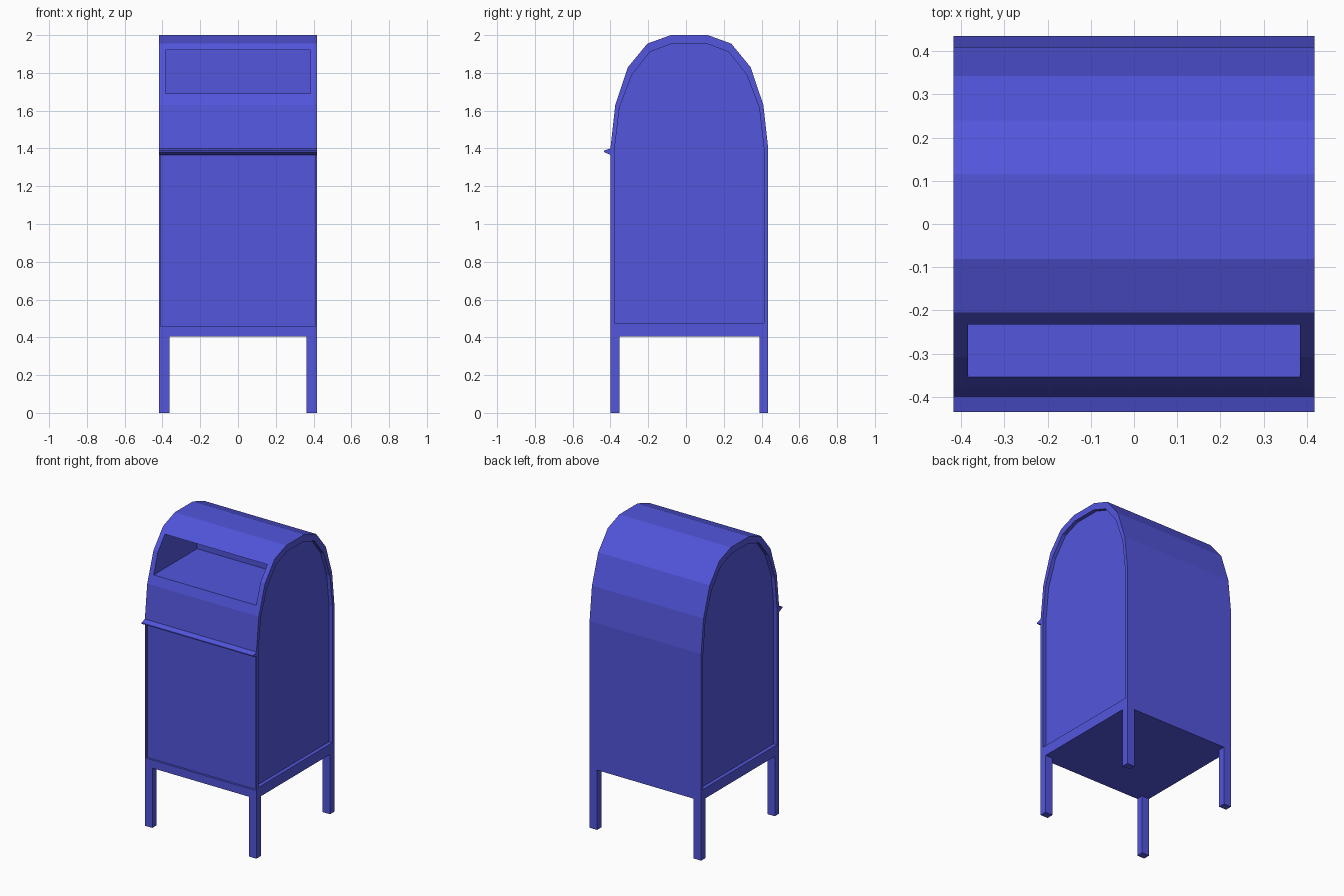
import bpy, bmesh

if "Cube" in bpy.data.objects:
    bpy.data.objects.remove(bpy.data.objects["Cube"])

blue = bpy.data.materials.new("mailbox blue")
blue.diffuse_color = (0.085, 0.092, 0.72, 1)
blue.use_nodes = True
blue.node_tree.nodes["Principled BSDF"].inputs["Base Color"].default_value = blue.diffuse_color


def prism(name, profile, x0, x1):
    """Extrude a (y, z) profile along x."""
    bm = bmesh.new()
    face = bm.faces.new([bm.verts.new((x0, y, z)) for y, z in profile])
    ext = bmesh.ops.extrude_face_region(bm, geom=[face])
    verts = [v for v in ext["geom"] if isinstance(v, bmesh.types.BMVert)]
    bmesh.ops.translate(bm, vec=(x1 - x0, 0, 0), verts=verts)
    bmesh.ops.recalc_face_normals(bm, faces=bm.faces)
    mesh = bpy.data.meshes.new(name)
    bm.to_mesh(mesh)
    bm.free()
    mesh.materials.append(blue)
    obj = bpy.data.objects.new(name, mesh)
    bpy.context.collection.objects.link(obj)
    return obj


def box(name, x0, x1, y0, y1, z0, z1):
    return prism(name, [(y0, z0), (y1, z0), (y1, z1), (y0, z1)], x0, x1)


def arch(mid, half, arc, bottom):
    """Symmetric arched outline: arc lists (half width, z) from the spring to the crown."""
    side = [(half, bottom)] + arc
    return [(mid + w, z) for w, z in side] + [(mid - w, z) for w, z in reversed(side)]


W = 0.418                                   # half width
MID = 0.0175                                # centre of the arch in y
FRONT, BACK, FLOOR = -0.40, 0.435, 0.405

# Arched body
outer = [(0.4175, 1.40), (0.392, 1.63), (0.325, 1.83), (0.222, 1.955), (0.098, 2.0)]
inner = [(0.395, 1.40), (0.370, 1.615), (0.304, 1.79), (0.207, 1.912), (0.090, 1.955)]
body = prism("body", arch(MID, 0.4175, outer, FLOOR), -W, W)

# Recessed side panels, front panel and mail opening
cutters = [
    prism("right_panel_cutter", arch(MID, 0.395, inner, 0.475), W - 0.025, W + 0.1),
    prism("left_panel_cutter", arch(MID, 0.395, inner, 0.475), -W - 0.1, -W + 0.025),
    box("front_panel_cutter", -0.409, 0.409, FRONT - 0.1, FRONT + 0.014, 0.46, 1.375),
    box("opening_cutter", -0.384, 0.384, -0.6, 0.11, 1.69, 1.92),
]
for c in cutters:
    c.hide_render = True
    mod = body.modifiers.new(c.name, "BOOLEAN")
    mod.operation = "DIFFERENCE"
    mod.solver = "EXACT"
    mod.object = c
bpy.context.view_layer.update()
result = body.evaluated_get(bpy.context.evaluated_depsgraph_get())
body.data = bpy.data.meshes.new_from_object(result)
body.modifiers.clear()
for c in cutters:
    bpy.data.objects.remove(c)

# Drip lip across the front
prism("front_lip", [(FRONT + 0.014, 1.40), (FRONT, 1.40), (-0.435, 1.388),
                    (-0.435, 1.381), (FRONT, 1.366), (FRONT + 0.014, 1.366)], -W, W)

# Four legs
for xname, s in (("left", -1), ("right", 1)):
    x0, x1 = sorted((s * W, s * (W - 0.056)))
    box("front_%s_leg" % xname, x0, x1, FRONT, FRONT + 0.047, 0, FLOOR)
    box("back_%s_leg" % xname, x0, x1, BACK - 0.047, BACK, 0, FLOOR)
